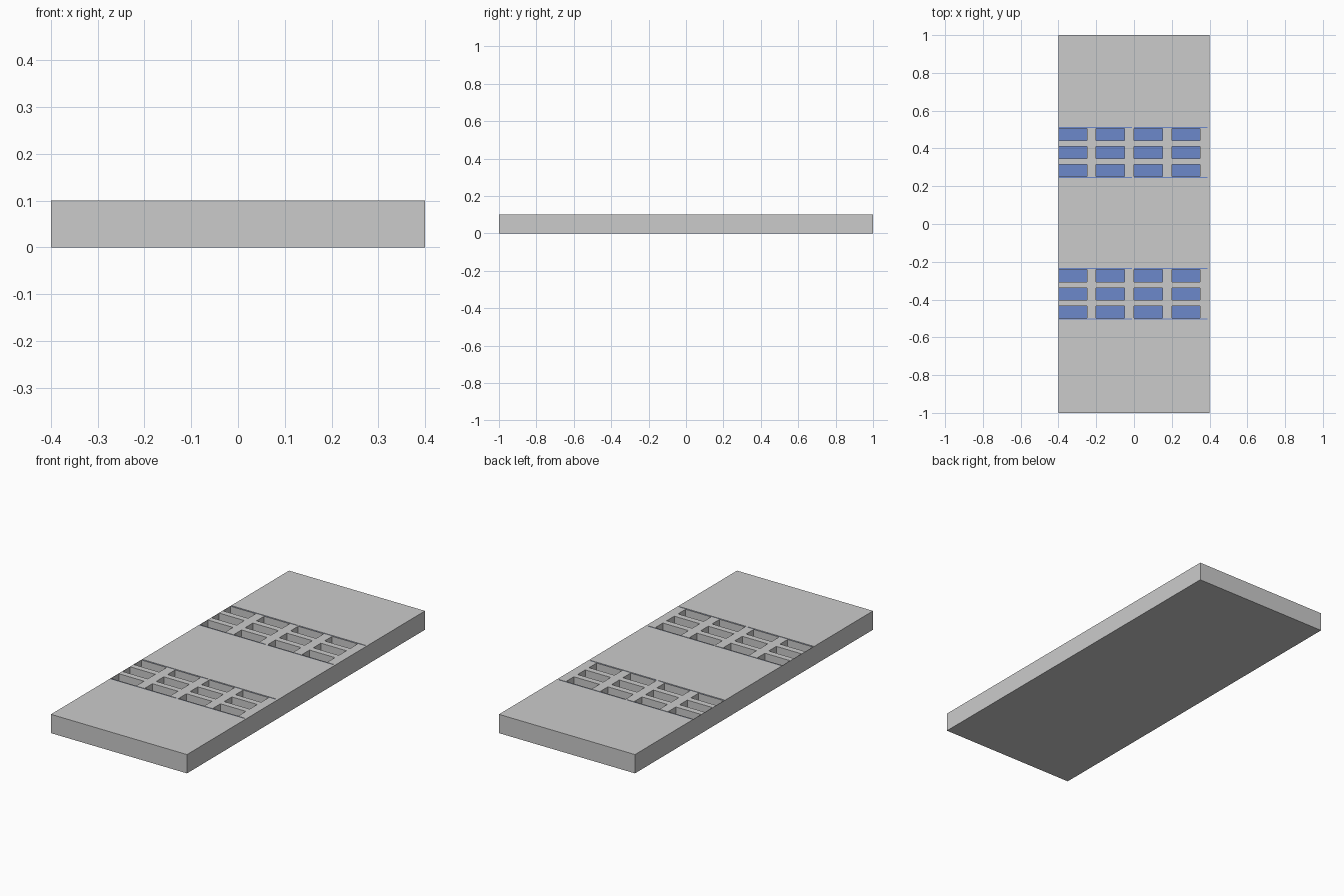
import bpy, bmesh

if "Cube" in bpy.data.objects:
    bpy.data.objects.remove(bpy.data.objects["Cube"])

HX, HY, H = 0.4, 1.0, 0.1
POCKET_DEPTH, STRIP_DEPTH = 0.05, 0.002

# Recess rectangles: (x0, x1, y0, y1, depth)
recesses = []
for base in (0.251, -0.497):
    for row in range(3):
        y = base + row * 0.0955
        for col in range(4):
            x = -HX + col * 0.2
            recesses.append((max(x, -HX + 0.002), x + 0.15, y, y + 0.064, POCKET_DEPTH))
    for y in (base - 0.008, base + 0.258):
        for x in (-HX, 0.0):
            recesses.append((max(x, -HX + 0.002), x + 0.39, y, y + 0.005, STRIP_DEPTH))


def cuts(values, half):
    return sorted({round(v, 4) for v in values} | {-half, half})


def depth_at(x, y):
    for x0, x1, y0, y1, d in recesses:
        if x0 < x < x1 and y0 < y < y1:
            return d
    return 0.0


xs = cuts([v for r in recesses for v in r[:2]], HX)
ys = cuts([v for r in recesses for v in r[2:4]], HY)

# Top surface as a grid split along the recess borders
bm = bmesh.new()
grid = [[bm.verts.new((x, y, H)) for y in ys] for x in xs]
groups = {}
for i in range(len(xs) - 1):
    for j in range(len(ys) - 1):
        f = bm.faces.new((grid[i][j], grid[i + 1][j], grid[i + 1][j + 1], grid[i][j + 1]))
        d = depth_at((xs[i] + xs[i + 1]) / 2, (ys[j] + ys[j + 1]) / 2)
        groups.setdefault(d, []).append(f)

# Outer sides and underside
rim = [e for e in bm.edges if e.is_boundary]
res = bmesh.ops.extrude_edge_only(bm, edges=rim)["geom"]
for v in [g for g in res if isinstance(g, bmesh.types.BMVert)]:
    v.co.z = 0
bmesh.ops.holes_fill(bm, edges=[e for e in bm.edges if e.is_boundary], sides=0)

# Sink pockets and strips, blue floors
for d in (POCKET_DEPTH, STRIP_DEPTH):
    res = bmesh.ops.extrude_face_region(bm, geom=groups[d])["geom"]
    old = [f for f in groups[d] if f.is_valid]
    if old:
        bmesh.ops.delete(bm, geom=old, context='FACES')
    for g in res:
        if isinstance(g, bmesh.types.BMVert):
            g.co.z = H - d
        elif isinstance(g, bmesh.types.BMFace):
            g.material_index = 1

bmesh.ops.recalc_face_normals(bm, faces=bm.faces)
bmesh.ops.dissolve_limit(bm, angle_limit=0.01, verts=bm.verts, edges=bm.edges,
                         delimit={'MATERIAL'})

mesh = bpy.data.meshes.new("slotted_slab")
bm.to_mesh(mesh)
bm.free()
for name, color in (("grey", (0.6, 0.6, 0.6, 1)), ("blue", (0.15, 0.25, 0.6, 1))):
    mat = bpy.data.materials.new(name)
    mat.diffuse_color = color
    mat.use_nodes = True
    mat.node_tree.nodes["Principled BSDF"].inputs["Base Color"].default_value = mat.diffuse_color
    mesh.materials.append(mat)
slab = bpy.data.objects.new("slotted_slab", mesh)
bpy.context.collection.objects.link(slab)
